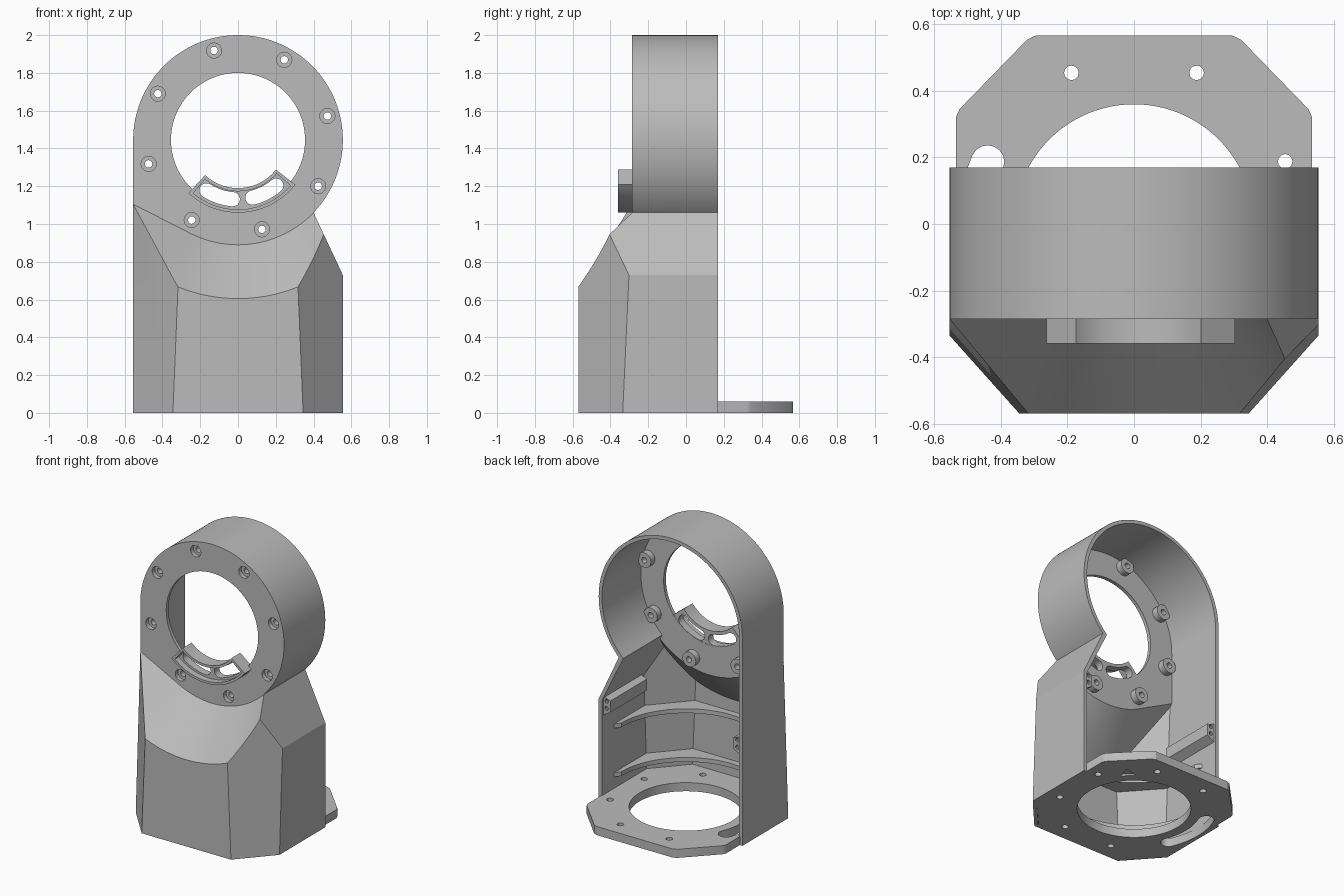
import bpy, bmesh
from math import sin, cos, atan2, radians, pi

cube = bpy.data.objects.get("Cube")
if cube:
    bpy.data.objects.remove(cube, do_unlink=True)

grey = bpy.data.materials.new("satin grey")
grey.use_nodes = True
grey.diffuse_color = (0.5, 0.5, 0.5, 1)
grey.node_tree.nodes["Principled BSDF"].inputs["Base Color"].default_value = (0.5, 0.5, 0.5, 1)

R, ZC = 0.555, 1.445        # ring radius and centre height
FACE, BACK = -0.285, 0.17   # front face of the ring, open back edge
WALL = 0.025


def loft(name, sections):
    """Closed solid through matching loops of points."""
    bm = bmesh.new()
    loops = [[bm.verts.new(p) for p in s] for s in sections]
    n = len(loops[0])
    for a, b in zip(loops, loops[1:]):
        for i in range(n):
            j = (i + 1) % n
            bm.faces.new((a[i], a[j], b[j], b[i]))
    bm.faces.new(loops[0])
    bm.faces.new(loops[-1])
    bmesh.ops.recalc_face_normals(bm, faces=bm.faces)
    mesh = bpy.data.meshes.new(name)
    bm.to_mesh(mesh)
    bm.free()
    mesh.materials.append(grey)
    ob = bpy.data.objects.new(name, mesh)
    bpy.context.collection.objects.link(ob)
    return ob


def along_y(name, pts, lo, hi):
    return loft(name, [[(x, y, ZC + z) for x, z in pts] for y in (lo, hi)])


def along_z(name, pts, lo, hi):
    return loft(name, [[(x, y, z) for x, y in pts] for z in (lo, hi)])


def boolean(target, tool, op="DIFFERENCE"):
    mod = target.modifiers.new(op, "BOOLEAN")
    mod.operation, mod.object, mod.solver = op, tool, "EXACT"
    bpy.context.view_layer.objects.active = target
    bpy.ops.object.modifier_apply(modifier=mod.name)
    bpy.data.objects.remove(tool, do_unlink=True)


def arc(r, a0, a1, n, cx=0, cy=0):
    angles = [radians(a0 + (a1 - a0) * i / n) for i in range(n + 1)]
    return [(cx + r * cos(a), cy + r * sin(a)) for a in angles]


def circle(r, n=24, cx=0, cy=0):
    return arc(r, 0, 360, n, cx, cy)[:-1]


def polar(r, a):
    return r * cos(radians(a)), r * sin(radians(a))


def band(r0, r1, a0, a1):
    return arc(r1, a0, a1, 24) + arc(r0, a1, a0, 24)


def slot(r, w, a0, a1):
    """Curved slot with round ends."""
    start, end = polar(r, a0), polar(r, a1)
    return (arc(r + w, a0, a1, 12) + arc(w, a1, a1 + 180, 8, *end)[1:-1]
            + arc(r - w, a1, a0, 12) + arc(w, a0 + 180, a0 + 360, 8, *start)[1:-1])


def housing(name, t, back, floor):
    """Solid housing, moved inward by t."""
    r = R - t
    kink = atan2(1.06 - ZC - 0.425 * t, 0.4 - 0.905 * t) * 180 / pi
    outline = [(-r, floor - ZC), (r, floor - ZC), (r, 0.73 - ZC - 0.2 * t)]
    outline += arc(r, kink, 180, 96)
    body = along_y(name, outline, -0.7, back)
    # Plan with slanted front corners that lean inward with height
    plan = []
    for z, a in ((-0.3, 0.357), (1.1, 0.3), (2.3, 0.5)):
        a -= 0.447 * t
        y = -0.57 + t
        half = [(a, y, z), (a + 0.358, y + 0.4, z), (a + 0.358, 0.6, z)]
        plan.append(half + [(-x, yy, zz) for x, yy, zz in reversed(half)])
    boolean(body, loft("plan", plan), "INTERSECT")
    # Conical relief below the ring face
    unit = arc(1, -117, -40, 48) + [(1.25, -0.32), (1.25, 1.3), (-1.25, 1.3), (-1.25, -0.486)]
    y0, y1 = FACE + t, -0.75
    r0 = R + 0.414 * t
    r1 = r0 + y0 - y1
    boolean(body, loft("relief", [[(x * s, y, ZC + z * s) for x, z in unit]
                                  for y, s in ((y0, r0), (y1, r1))]))
    return body


# Thin-walled shell, open at the back
shell = housing("shell", 0, BACK, 0)
boolean(shell, housing("hollow", WALL, 0.4, -0.1))
boolean(shell, along_y("bore", circle(0.355, 96), -0.4, -0.2))

# Raised curved slot block at the foot of the bore
boolean(shell, along_y("block", band(0.255, 0.385, -133, -38), -0.36, -0.262), "UNION")
boolean(shell, along_y("recess", band(0.272, 0.368, -130, -41), -0.4, -0.315))
for a0, a1 in ((-122, -95), (-76, -50)):
    boolean(shell, along_y("slot", slot(0.315, 0.038, a0, a1), -0.5, -0.1))

# Screw bosses behind the ring face, with counterbored holes
for k in range(8):
    at = polar(0.49, 15 + 45 * k)
    boolean(shell, along_y("boss", circle(0.052, 20, *at), -0.27, -0.215), "UNION")
    boolean(shell, along_y("hole", circle(0.02, 12, *at), -0.4, -0.1))
    boolean(shell, along_y("counterbore", circle(0.04, 20, *at), -0.4, FACE + 0.03))

# Base flange with round opening, bolt holes and curved slot
half = [(0.32, -0.557), (0.535, -0.32), (0.535, 0.322), (0.525, 0.345),
        (0.322, 0.554), (0.295, 0.567)]
flange = along_z("base_flange", half + [(-x, y) for x, y in reversed(half)], 0, 0.06)
boolean(flange, along_z("opening", circle(0.36, 96), -0.1, 0.2))
for k in (0, 1, 2, 5, 6, 7):
    boolean(flange, along_z("bolt_hole", circle(0.022, 12, *polar(0.492, 22.5 + 45 * k)), -0.1, 0.2))
boolean(flange, along_z("flange_slot", slot(0.478, 0.05, 157, 203), -0.1, 0.2))
boolean(flange, along_z("mark", arc(0.055, 45, 285, 2, *polar(0.45, 45)), -0.1, 0.012))

# Inner stiffening ribs with a round inner edge
side = [(0.54, 0.05), (0.54, -0.31), (0.32, -0.555)]
rim = side + [(-x, y) for x, y in reversed(side)] + arc(0.5, 180, 360, 48)
parts = [shell, flange]
for name, z in (("lower_rib", 0.14), ("upper_rib", 0.48)):
    parts.append(along_z(name, rim, z, z + 0.03))

# Side rails with two screw holes in each rear end
for name, s in (("left_rail", 1), ("right_rail", -1)):
    profile = [(0.54, 0.61), (0.475, 0.65), (0.475, 0.73), (0.535, 0.75)]
    rail = along_y(name, [(s * x, z - ZC) for x, z in profile], -0.25, 0.155)
    for z in (0.67, 0.72):
        boolean(rail, along_y("screw", circle(0.014, 10, s * 0.505, z - ZC), 0.05, 0.3))
    parts.append(rail)

bpy.ops.object.select_all(action="DESELECT")
for ob in parts:
    ob.select_set(True)
bpy.context.view_layer.objects.active = shell
bpy.ops.object.shade_smooth_by_angle(angle=radians(25))
